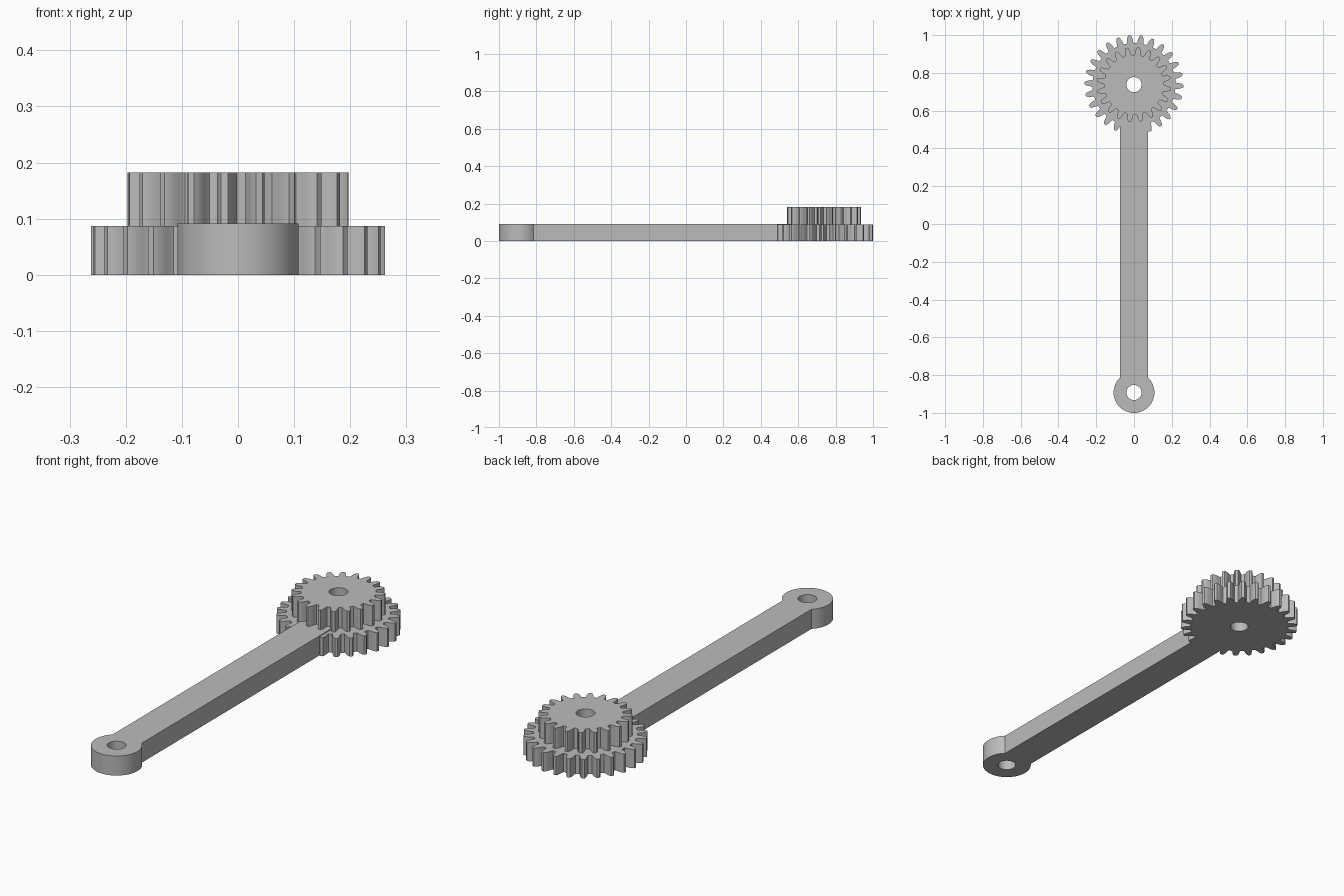
import bpy, math
from math import pi, sin, cos, asin, sqrt

if "Cube" in bpy.data.objects:
    bpy.data.objects.remove(bpy.data.objects["Cube"])

grey = bpy.data.materials.new("plain grey")
grey.diffuse_color = (0.5, 0.5, 0.5, 1)
grey.use_nodes = True
grey.node_tree.nodes["Principled BSDF"].inputs["Base Color"].default_value = grey.diffuse_color

GEAR_Y, EYE_Y = 0.738, -0.892
HOLE_R = 0.04


def circle(cy, r, n=48):
    return [(r * cos(2 * pi * i / n), cy + r * sin(2 * pi * i / n)) for i in range(n)]


def gear_outline(cy, n, outer, depth, turn):
    """Closed outline with n curved, tapering teeth."""
    # (half width as a fraction of the pitch, height as a fraction of the depth)
    half = [(0.35, 0), (0.305, 0.12), (0.275, 0.35), (0.23, 0.6), (0.17, 0.83), (0.095, 1)]
    tooth = [(-w, h) for w, h in half] + [(w, h) for w, h in reversed(half)]
    pts = []
    for k in range(n):
        for w, h in tooth:
            a = turn + (k + w) * 2 * pi / n
            r = outer - depth * (1 - h)
            pts.append((r * cos(a), cy + r * sin(a)))
    return pts


def plate(name, outlines, z0, z1):
    """Flat solid from an outer outline and its holes."""
    cu = bpy.data.curves.new(name, 'CURVE')
    cu.dimensions = '2D'
    cu.fill_mode = 'BOTH'
    cu.extrude = (z1 - z0) / 2
    for pts in outlines:
        sp = cu.splines.new('POLY')
        sp.points.add(len(pts) - 1)
        for p, (x, y) in zip(sp.points, pts):
            p.co = (x, y, 0, 1)
        sp.use_cyclic_u = True
    ob = bpy.data.objects.new(name, cu)
    ob.location.z = (z0 + z1) / 2
    bpy.context.collection.objects.link(ob)
    bpy.ops.object.select_all(action='DESELECT')
    ob.select_set(True)
    bpy.context.view_layer.objects.active = ob
    bpy.ops.object.convert(target='MESH')
    ob = bpy.context.object
    ob.name = name
    # weld the caps to the walls
    bpy.ops.object.mode_set(mode='EDIT')
    bpy.ops.mesh.select_all(action='SELECT')
    bpy.ops.mesh.remove_doubles(threshold=0.0001)
    bpy.ops.mesh.normals_make_consistent(inside=False)
    bpy.ops.object.mode_set(mode='OBJECT')
    ob.data.materials.clear()
    ob.data.materials.append(grey)
    bpy.ops.object.shade_smooth_by_angle(angle=math.radians(30))
    return ob


# Lever arm: straight bar running into a round eye, tucked under the small gear
W, EYE_R, STEPS = 0.075, 0.108, 48
a0 = pi / 2 + asin(W / EYE_R)
a1 = 2.5 * pi - asin(W / EYE_R)
arm = [(W, 0.61), (-W, 0.61)]
for i in range(STEPS + 1):
    a = a0 + (a1 - a0) * i / STEPS
    arm.append((EYE_R * cos(a), EYE_Y + EYE_R * sin(a)))
plate("lever_arm", [arm, circle(EYE_Y, HOLE_R)], 0, 0.091)

# Large lower gear and small upper gear on a shared bore
plate("large_gear", [gear_outline(GEAR_Y, 26, 0.262, 0.042, math.radians(-1.7)),
                     circle(GEAR_Y, HOLE_R)], 0, 0.087)
plate("small_gear", [gear_outline(GEAR_Y, 20, 0.198, 0.04, math.radians(11 - 90)),
                     circle(GEAR_Y, HOLE_R)], 0.087, 0.182)
